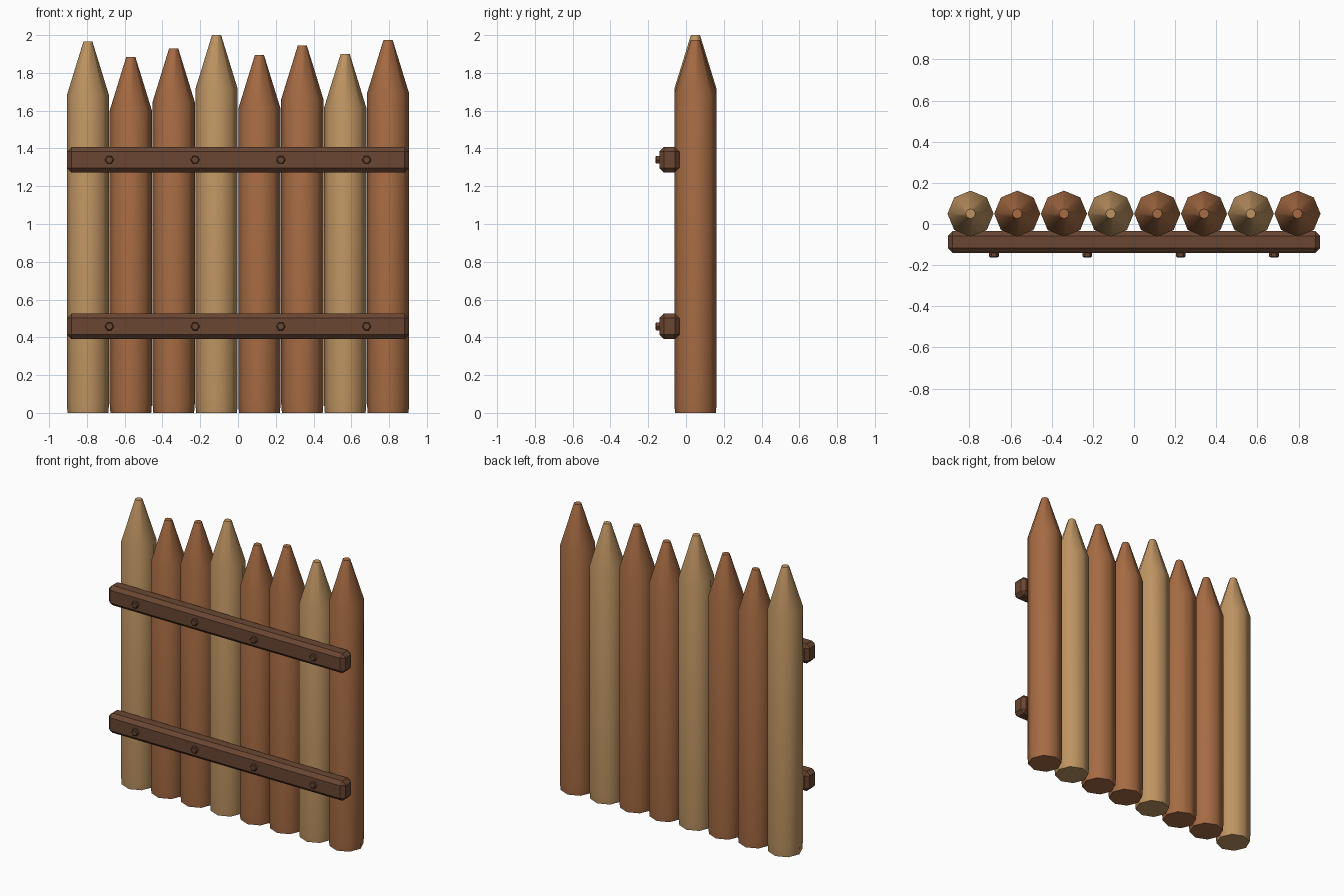
import bpy
import bmesh
import math
from mathutils import Matrix

if "Cube" in bpy.data.objects:
    bpy.data.objects.remove(bpy.data.objects["Cube"], do_unlink=True)


def make_material(name, srgb):
    color = [((c / 255 + 0.055) / 1.055) ** 2.4 for c in srgb] + [1.0]
    mat = bpy.data.materials.new(name)
    mat.use_nodes = True
    mat.diffuse_color = color
    bsdf = next(n for n in mat.node_tree.nodes if n.type == 'BSDF_PRINCIPLED')
    bsdf.inputs["Base Color"].default_value = color
    bsdf.inputs["Roughness"].default_value = 0.8
    return mat


tan_wood = make_material("tan wood", (190, 148, 98))
brown_wood = make_material("brown wood", (166, 107, 67))
dark_wood = make_material("dark wood", (106, 70, 50))


def finish(bm, name, mat, smooth_angle=None):
    bmesh.ops.recalc_face_normals(bm, faces=bm.faces)
    mesh = bpy.data.meshes.new(name)
    bm.to_mesh(mesh)
    bm.free()
    mesh.materials.append(mat)
    obj = bpy.data.objects.new(name, mesh)
    bpy.context.collection.objects.link(obj)
    if smooth_angle:
        bpy.ops.object.select_all(action='DESELECT')
        obj.select_set(True)
        bpy.context.view_layer.objects.active = obj
        bpy.ops.object.shade_smooth_by_angle(angle=math.radians(smooth_angle))
    return obj


def make_log(name, x, y, profile, mat, sides=8):
    """Lathe a radius/height profile into a closed faceted post."""
    bm = bmesh.new()
    rings = []
    for r, z in profile:
        rings.append([bm.verts.new((x + r * math.cos(math.tau * i / sides),
                                    y + r * math.sin(math.tau * i / sides), z))
                      for i in range(sides)])
    for low, high in zip(rings, rings[1:]):
        for i in range(sides):
            j = (i + 1) % sides
            bm.faces.new((low[i], low[j], high[j], high[i]))
    bm.faces.new(rings[0])
    bm.faces.new(rings[-1])
    return finish(bm, name, mat, 50)


def make_rail(name, z):
    """Chamfered beam across the front of the posts."""
    bm = bmesh.new()
    bmesh.ops.create_cube(bm, size=1, matrix=Matrix.Translation((0, -0.088, z))
                          @ Matrix.Diagonal((1.81, 0.106, 0.136, 1)))
    bmesh.ops.bevel(bm, geom=bm.edges[:], offset=0.024, segments=1, affect='EDGES')
    return finish(bm, name, dark_wood)


def make_bolt(name, x, z):
    """Hexagonal bolt head with a chamfered rim."""
    bm = bmesh.new()
    bmesh.ops.create_cone(bm, cap_ends=True, segments=6, radius1=0.024,
                          radius2=0.024, depth=0.036,
                          matrix=Matrix.Translation((x, -0.144, z))
                          @ Matrix.Rotation(math.pi / 2, 4, 'X')
                          @ Matrix.Rotation(math.pi / 2, 4, 'Z'))
    rim = [e for e in bm.edges if all(v.co.y < -0.15 for v in e.verts)]
    bmesh.ops.bevel(bm, geom=rim, offset=0.005, segments=1, affect='EDGES')
    return finish(bm, name, dark_wood)


# Sharpened posts, every third one lighter
tips = [1.965, 1.885, 1.93, 2.0, 1.895, 1.945, 1.9, 1.975]
for n, tip in enumerate(tips):
    profile = [(0.108, 0), (0.112, 0.05), (0.112, tip - 0.285), (0.024, tip)]
    make_log(f"post_{n + 1}", (n - 3.5) * 0.227, 0.05, profile,
             brown_wood if n % 3 else tan_wood)

# Cross rails with their bolts
for level, z in (("lower", 0.458), ("upper", 1.34)):
    make_rail(f"{level}_rail", z)
    for n in range(4):
        make_bolt(f"{level}_bolt_{n + 1}", (n - 1.5) * 0.454, z)
